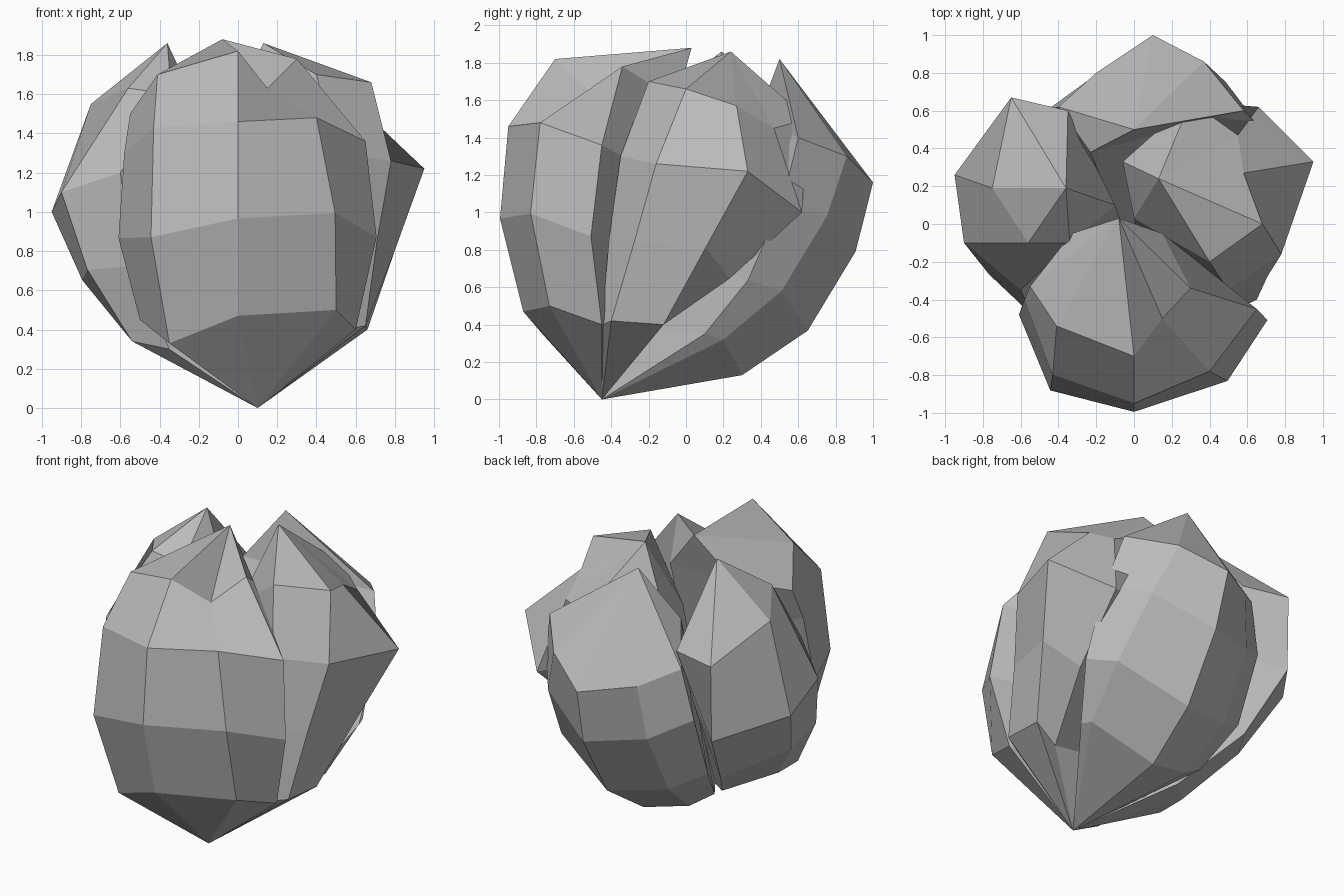
import bpy
import bmesh
from mathutils import Vector

# Remove the default cube only
default_cube = bpy.data.objects.get("Cube")
if default_cube:
    bpy.data.objects.remove(default_cube, do_unlink=True)

# The single flat colour
grey = bpy.data.materials.new("plain grey")
grey.use_nodes = True
colour = (0.5, 0.5, 0.5, 1)
grey.diffuse_color = colour
grey.node_tree.nodes["Principled BSDF"].inputs["Base Color"].default_value = colour

# All petals grow from one foot and swell away from one core
FOOT = Vector((.1, -.45, 0))
CORE = Vector((0, 0, .95))
ROWS = 4


def swell(low, cheek, fraction, fullness):
    """Point between low and cheek, pushed out to a share of their radius."""
    direction = low.lerp(cheek, fraction) - CORE
    low_radius = (low - CORE).length
    cheek_radius = (cheek - CORE).length
    radius = low_radius + (cheek_radius - low_radius) * fraction
    return CORE + direction.normalized() * radius * fullness


def rib_points(rib, fullness):
    """Expand a rib to one point per row."""
    points = [Vector(point) for point in rib]
    # Hidden inner rib: a straight run from the foot to its shoulder
    if len(points) == 1:
        return [FOOT.lerp(points[0], (row + 1) / ROWS) for row in range(ROWS)]
    # Outer rib: fill the belly between its low point and its cheek
    low, cheek = points[:2]
    missing = ROWS - len(points)
    belly = [swell(low, cheek, (step + 1) / (missing + 1), fullness)
             for step in range(missing)]
    return [low] + belly + points[1:]


def petal(name, tip, fullness, ribs):
    """Loft a closed, faceted petal around ribs that run from the foot to the tip."""
    bm = bmesh.new()
    foot_vert = bm.verts.new(FOOT)
    tip_vert = bm.verts.new(tip)
    columns = []
    for rib in ribs:
        middle_verts = [bm.verts.new(point) for point in rib_points(rib, fullness)]
        columns.append([foot_vert] + middle_verts + [tip_vert])

    # Skin each neighbouring pair of ribs, wrapping round to the first
    for left, right in zip(columns, columns[1:] + columns[:1]):
        for low in range(len(left) - 1):
            corners = [left[low], right[low], right[low + 1], left[low + 1]]
            bm.faces.new(list(dict.fromkeys(corners)))

    bmesh.ops.recalc_face_normals(bm, faces=bm.faces)
    mesh = bpy.data.meshes.new(name)
    bm.to_mesh(mesh)
    bm.free()
    mesh.materials.append(grey)
    for polygon in mesh.polygons:
        polygon.use_smooth = False
    obj = bpy.data.objects.new(name, mesh)
    bpy.context.scene.collection.objects.link(obj)


# Front petal, the tallest, with a folded notch near its tip
petal(
    "front_petal", tip=(-.08, .03, 1.88), fullness=.96,
    ribs=[
        [(-.5, -.45, .45), (-.58, -.4, 1.3), (-.55, -.33, 1.5)],
        [(-.35, -.75, .33), (-.43, -.8, 1.43), (-.41, -.54, 1.7)],
        [(0, -.87, .47), (0, -.95, 1.46), (0, -.7, 1.82)],
        [(.5, -.73, .5), (.4, -.78, 1.48), (.15, -.5, 1.63)],
        [(.6, -.45, .4), (.65, -.45, 1.36), (.3, -.34, 1.78)],
        [(.15, -.05, 1.6)],
        [(-.33, -.05, 1.6)],
    ],
)

# Left petal, with the sharpest outer corner
petal(
    "left_petal", tip=(.13, .24, 1.86), fullness=.86,
    ribs=[
        [(.55, -.45, .4), (.5, -.35, 1.3), (.4, -.2, 1.7)],
        [(.65, -.4, .42), (.78, -.16, 1.26), (.68, 0, 1.66)],
        [(.66, -.12, .4), (.95, .33, 1.22), (.58, .27, 1.57)],
        [(.45, -.2, .35), (.66, .62, 1), (.55, .47, 1.45)],
        [(.3, .65, 1.5)],
        [(-.06, .33, 1.5)],
        [(0, .03, 1.4)],
    ],
)

# Right petal, with a broad drooping side
petal(
    "right_petal", tip=(-.36, .19, 1.86), fullness=.93,
    ribs=[
        [(-.35, -.5, .3), (-.6, -.35, 1.2), (-.34, -.1, 1.6)],
        [(-.54, -.4, .34), (-.9, -.1, 1.1), (-.56, -.1, 1.63)],
        [(-.54, -.2, .34), (-.95, .26, 1), (-.75, .19, 1.55)],
        [(-.3, .05, .25), (-.65, .66, .9), (-.65, .67, 1.4)],
        [(-.35, .6, 1.4)],
        [(-.1, .1, 1.3)],
    ],
)

# Back petal, swept along the underside
petal(
    "back_petal", tip=(0, .5, 1.82), fullness=.95,
    ribs=[
        [(.5, .1, .35), (.58, .6, 1.4)],
        [(.5, .2, .32), (.37, .86, 1.3)],
        [(.1, .3, .13), (.1, 1, 1.16)],
        [(-.2, .25, .2), (-.2, .8, 1.2)],
        [(-.35, .2, .3), (-.4, .62, 1.3)],
        [(-.23, .38, 1.5)],
    ],
)
